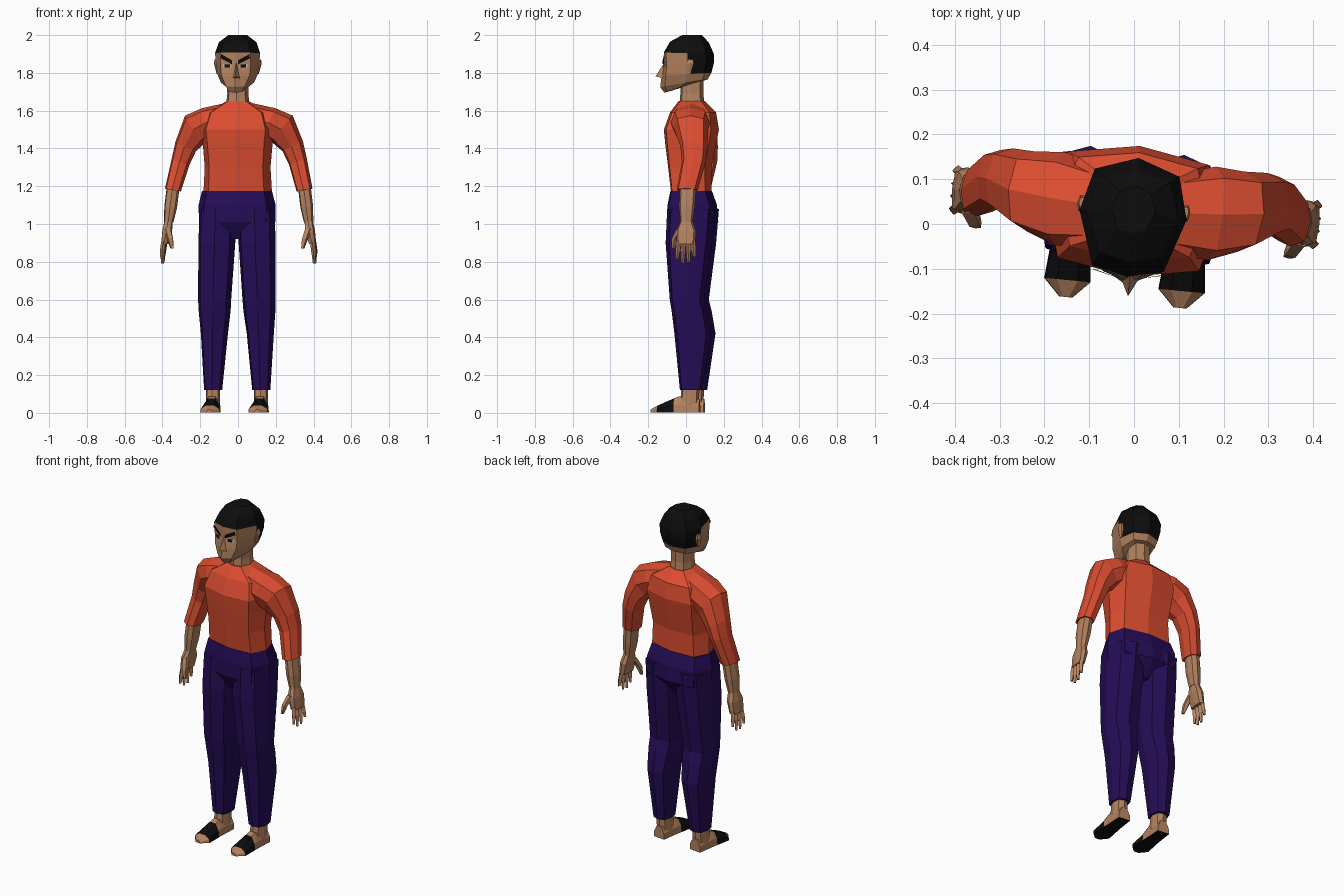
import bpy, math
import bmesh
from mathutils import Vector, Matrix
from mathutils.bvhtree import BVHTree

if "Cube" in bpy.data.objects:
    bpy.data.objects.remove(bpy.data.objects["Cube"])

TURN = Matrix.Rotation(math.radians(-5.5), 4, 'Z')   # the whole figure stands slightly turned


def material(name, rgb):
    m = bpy.data.materials.new(name)
    m.diffuse_color = (*rgb, 1)
    m.use_nodes = True
    m.node_tree.nodes["Principled BSDF"].inputs["Base Color"].default_value = m.diffuse_color
    return m


SKIN = material("skin", (0.46, 0.225, 0.115))
SHIRT = material("red_orange_shirt", (0.72, 0.075, 0.03))
PANTS = material("dark_blue_trousers", (0.018, 0.004, 0.095))
BLACK = material("black", (0.004, 0.004, 0.004))
WHITE = material("eye_white", (0.6, 0.55, 0.5))


def make(name, points, faces, mats, rule=None, shift=0.0):
    """Mesh from points; rule(centre, normal) picks the material index."""
    bm = bmesh.new()
    vs = [bm.verts.new(p) for p in points]
    for f in faces:
        bm.faces.new([vs[i] for i in f])
    if len(faces) > 1:
        bmesh.ops.recalc_face_normals(bm, faces=bm.faces)
    bm.normal_update()
    if rule:
        for f in bm.faces:
            f.material_index = rule(f.calc_center_median(), f.normal)
    bm.transform(Matrix.Translation((shift, 0, 0)) @ TURN)
    me = bpy.data.meshes.new(name)
    bm.to_mesh(me)
    bm.free()
    for m in mats:
        me.materials.append(m)
    ob = bpy.data.objects.new(name, me)
    bpy.context.collection.objects.link(ob)
    return ob


def loft_data(rings):
    n = len(rings[0])
    pts = [p for r in rings for p in r]
    faces = [(k * n + i, k * n + (i + 1) % n, (k + 1) * n + (i + 1) % n, (k + 1) * n + i)
             for k in range(len(rings) - 1) for i in range(n)]
    faces += [tuple(range(n)), tuple(range(len(pts) - n, len(pts)))]
    return pts, faces


def loft(name, rings, mats, rule=None, shift=0.0):
    return make(name, *loft_data(rings), mats, rule, shift)


def ring(s, x, y, z, tilt, ru, ry, n=8, p=0.75):
    """Boxy oval; tilt 90 is level, 0 faces sideways. s mirrors in x."""
    a = math.radians(tilt)
    out = []
    for i in range(n):
        t = 2 * math.pi * i / n
        c, d = math.cos(t), math.sin(t)
        c = math.copysign(abs(c) ** p, c) if abs(c) > 1e-6 else 0
        d = math.copysign(abs(d) ** p, d) if abs(d) > 1e-6 else 0
        out.append(Vector((s * (x + math.sin(a) * ru * c), y + ry * d, z + math.cos(a) * ru * c)))
    return out


def level(s, x, z, rx, y0, y1, **kw):
    return ring(s, x, (y0 + y1) / 2, z, 90, rx, (y1 - y0) / 2, **kw)


# Torso of the shirt
loft("shirt_torso", [level(1, 0, *r, p=0.6) for r in (
    (1.17, .182, -.08, .135), (1.30, .175, -.095, .135), (1.42, .185, -.11, .16),
    (1.50, .195, -.118, .175), (1.59, .165, -.085, .16), (1.65, .06, -.04, .10))], [SHIRT], shift=-.004)

# Hips of the trousers
loft("trouser_hips", [level(1, 0, *r, p=0.6) for r in (
    (1.175, .186, -.083, .138), (1.10, .205, -.098, .165), (1.01, .203, -.098, .172),
    (.92, .07, -.05, .10))], [PANTS], shift=-.008)

# Neck
loft("neck", [level(1, 0, *r) for r in (
    (1.62, .064, -.035, .10), (1.69, .056, -.03, .092), (1.78, .06, -.03, .095))], [SKIN], shift=-.004)

for side, s in (("right", 1), ("left", -1)):
    # Sleeve from the collar over the shoulder to below the elbow
    loft(side + "_sleeve", [ring(s, *r) for r in (
        (.04, .03, 1.56, 8, .085, .08), (.17, .04, 1.535, 18, .082, .105),
        (.235, .05, 1.50, 35, .09, .09), (.285, .07, 1.41, 65, .06, .072),
        (.312, .072, 1.33, 70, .05, .064), (.350, .040, 1.18, 80, .043, .056))], [SHIRT])
    # Forearm and palm
    loft(side + "_forearm", [ring(s, *r) for r in (
        (.347, .045, 1.21, 80, .034, .044), (.362, .04, 1.09, 84, .034, .042),
        (.372, .038, 1.01, 88, .025, .033))], [SKIN])
    loft(side + "_palm", [level(s, *r, p=0.6) for r in (
        (.372, 1.02, .022, .008, .068), (.380, .965, .026, -.015, .09),
        (.393, .895, .019, -.012, .088))], [SKIN])
    # Fingers and thumb
    for i, tip in enumerate((.815, .792, .795, .825)):
        y = .0 + .025 * i
        yt = y + (i - 1.5) * .006
        loft(f"{side}_finger_{i + 1}", [level(s, x, z, w, c - w, c + w, n=4) for x, z, w, c in (
            (.395, .91, .013, y), (.402, .86, .013, (y + yt) / 2), (.404, tip, .008, yt))], [SKIN])
    loft(side + "_thumb", [level(s, x, z, w, y - w, y + w, n=5) for x, z, w, y in (
        (.375, .975, .02, .005), (.358, .92, .017, -.025), (.347, .87, .009, -.035))], [SKIN])
    # Trouser leg
    loft(side + "_trouser_leg", [level(s, *r, p=0.7) for r in (
        (.105, 1.08, .095, -.09, .165), (.107, .90, .098, -.098, .15),
        (.118, .60, .088, -.075, .11), (.119, .54, .085, -.065, .125),
        (.122, .42, .072, -.05, .145), (.128, .12, .048, -.02, .10))], [PANTS], shift=-.008)
    # Ankle
    loft(side + "_ankle", [level(s, *r) for r in (
        (.128, .15, .037, -.01, .085), (.128, .04, .038, -.02, .08))], [SKIN], shift=-.008)
    # Foot in an open slipper: dark band and sole, bare heel and toes
    foot = [[Vector((s * .128 + w * a, y, h * b + .002)) for a, b in
             ((-1, 0), (1, 0), (.95, .5), (.45, 1), (-.45, 1), (-.95, .5))]
            for y, w, h in ((.085, .036, .07), (-.025, .041, .085), (-.05, .044, .075),
                            (-.138, .052, .036), (-.176, .015, .016))]
    loft(side + "_foot", foot, [SKIN, BLACK],
         lambda c, n: 1 if n.z < -.9 or -.13 < c.y < -.05 else 0, shift=-.008)

# Head: half outlines from the face round to the back, mirrored
HEAD = (  # front z, back z, then (x, y) points
    (1.695, 1.75, (0, -.115), (.035, -.10), (.05, -.03), (.04, .05), (0, .06)),
    (1.725, 1.765, (0, -.137), (.05, -.108), (.088, .01), (.07, .095), (0, .115)),
    (1.785, 1.80, (0, -.130), (.075, -.10), (.108, .02), (.08, .105), (0, .135)),
    (1.84, 1.85, (0, -.118), (.08, -.095), (.115, .02), (.09, .115), (0, .148)),
    (1.908, 1.90, (0, -.118), (.08, -.10), (.12, .02), (.095, .115), (0, .148)),
    (1.965, 1.96, (0, -.085), (.065, -.07), (.10, .02), (.075, .10), (0, .122)),
    (2.0, 2.0, (0, -.02), (.03, -.015), (.05, .03), (.035, .07), (0, .085)))
rings = []
for zf, zb, *half in HEAD:
    y0, y1 = half[0][1], half[-1][1]
    loop = half + [(-x, y) for x, y in half[-2:0:-1]]
    rings.append([Vector((x, y, zf + (zb - zf) * (y - y0) / (y1 - y0))) for x, y in loop])
pts, faces = loft_data(rings)
make("head_and_hair", pts, faces, [SKIN, BLACK],
     lambda c, n: 1 if c.z > 1.9 or (c.y > .04 and c.z > 1.8) else 0, shift=-.004)
skull = BVHTree.FromPolygons(pts, faces)

# Nose
make("nose", [(0, -.115, 1.855), (.022, -.118, 1.77), (-.022, -.118, 1.77), (0, -.162, 1.782),
              (0, -.10, 1.78)],
     [(0, 1, 3), (0, 3, 2), (1, 2, 3), (0, 4, 1), (0, 2, 4), (1, 4, 2)], [SKIN], shift=.002)


def face_plate(name, outline, mat, lift):
    """Flat patch laid on the front of the head."""
    p = [skull.ray_cast(Vector((x, -1, z)), Vector((0, 1, 0)))[0] + Vector((0, -lift, 0))
         for x, z in outline]
    ob = make(name, p, [tuple(range(len(p)))], [mat], shift=-.004)
    if ob.data.polygons[0].normal.y > 0:
        ob.data.flip_normals()


for side, s in (("right", 1), ("left", -1)):
    # Slanted eyebrow, eye and pupil
    face_plate(side + "_eyebrow", [(s * x, z) for x, z in (
        (.016, 1.846), (.078, 1.878), (.074, 1.899), (.016, 1.866))], BLACK, .009)
    face_plate(side + "_eye", [(s * x, z) for x, z in (
        (.022, 1.828), (.062, 1.828), (.066, 1.846), (.022, 1.842))], WHITE, .004)
    face_plate(side + "_pupil", [(s * x, z) for x, z in (
        (.028, 1.828), (.056, 1.828), (.056, 1.846), (.028, 1.844))], BLACK, .006)
    # Ear
    loft(side + "_ear", [level(s, *r, n=6) for r in (
        (.104, 1.795, .008, .015, .035), (.115, 1.85, .012, .015, .055),
        (.116, 1.872, .007, .025, .05))], [SKIN], shift=-.004)
